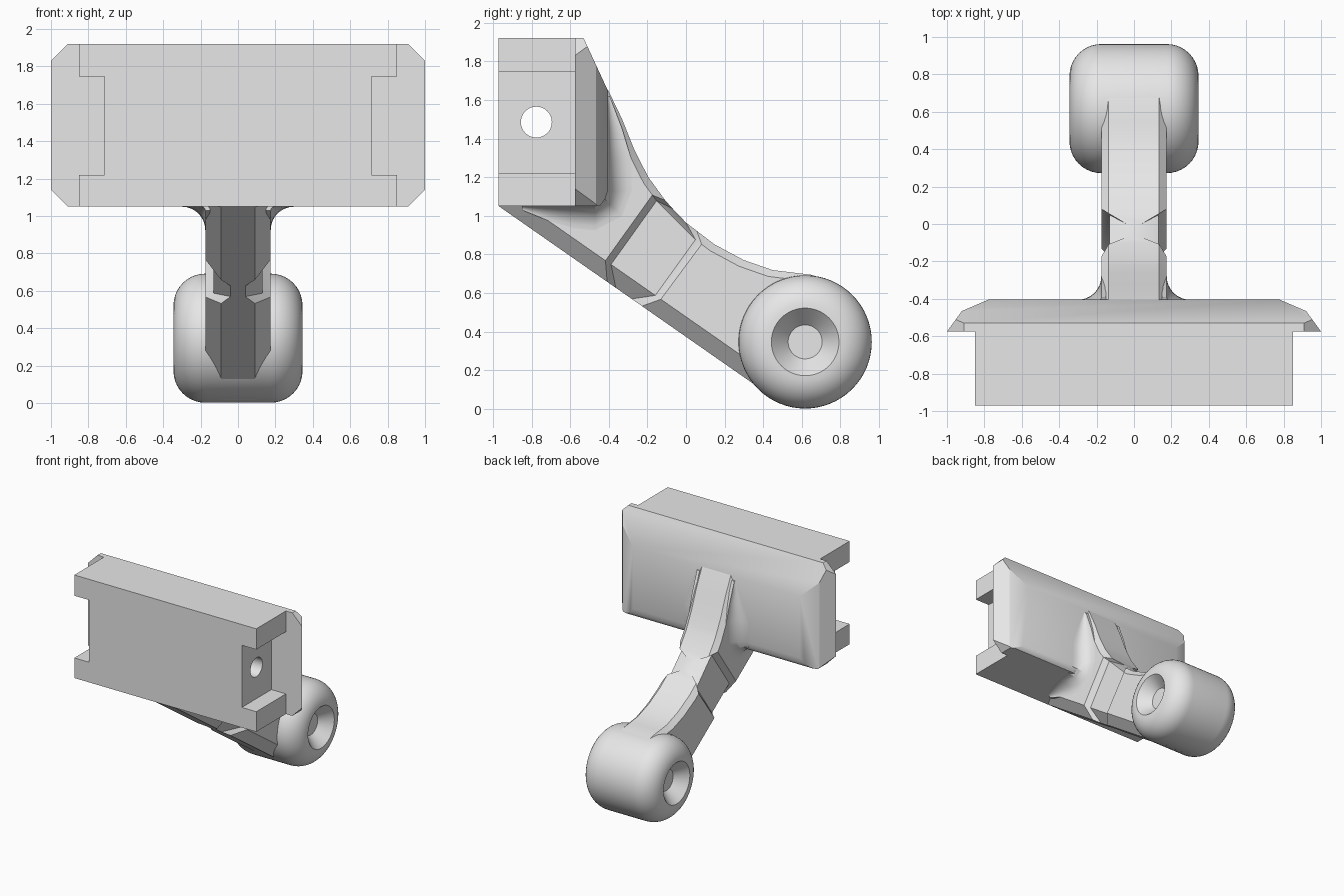
import bpy, bmesh, math
from mathutils import Vector

if "Cube" in bpy.data.objects:
    bpy.data.objects.remove(bpy.data.objects["Cube"])

grey = bpy.data.materials.new("plain_grey")
grey.diffuse_color = (0.8, 0.8, 0.8, 1)
grey.use_nodes = True
grey.node_tree.nodes["Principled BSDF"].inputs["Base Color"].default_value = grey.diffuse_color


def finish(name, bm, smooth=True):
    bmesh.ops.remove_doubles(bm, verts=bm.verts, dist=1e-5)
    bmesh.ops.recalc_face_normals(bm, faces=bm.faces)
    mesh = bpy.data.meshes.new(name)
    bm.to_mesh(mesh)
    bm.free()
    mesh.materials.append(grey)
    obj = bpy.data.objects.new(name, mesh)
    bpy.context.collection.objects.link(obj)
    if smooth:
        bpy.ops.object.select_all(action='DESELECT')
        obj.select_set(True)
        bpy.context.view_layer.objects.active = obj
        bpy.ops.object.shade_smooth_by_angle(angle=math.radians(30))
    return obj


def loft(bm, rings, caps=True):
    """Skin a list of closed rings."""
    vs = [[bm.verts.new(p) for p in r] for r in rings]
    n = len(vs[0])
    for a, b in zip(vs, vs[1:]):
        for i in range(n):
            j = (i + 1) % n
            bm.faces.new((a[i], a[j], b[j], b[i]))
    if caps:
        bm.faces.new(vs[0])
        bm.faces.new(vs[-1])


# Mounting block: notched outline extruded along y, with a cross hole
right = [(0.85, 1.05), (0.85, 1.22), (0.715, 1.22),
         (0.715, 1.745), (0.85, 1.745), (0.85, 1.92)]
outline = right + [(-x, z) for x, z in reversed(right)]
bm = bmesh.new()
loft(bm, [[(x, y, z) for x, z in outline] for y in (-0.97, -0.57)])
block = finish("mounting_block", bm, False)

bm = bmesh.new()
ring = [(0.08 * math.cos(k * math.tau / 48), 0.08 * math.sin(k * math.tau / 48))
        for k in range(48)]
loft(bm, [[(x, -0.775 + a, 1.485 + b) for a, b in ring] for x in (-1.1, 1.1)])
cutter = finish("hole_cutter", bm, False)
cutter.hide_render = True
cutter.hide_set(True)
mod = block.modifiers.new("cross_hole", 'BOOLEAN')
mod.object = cutter
mod.operation = 'DIFFERENCE'
mod.solver = 'EXACT'

# Back plate: a slab trimmed by chamfer planes
bm = bmesh.new()
loft(bm, [[(-1, y, 1.05), (1, y, 1.05), (1, y, 1.92), (-1, y, 1.92)]
          for y in (-0.575, -0.405)])
cuts = [((0, -0.53, 1.92), (0, 0.26, 0.12)),
        ((0, -0.405, 1.13), (0, 0.045, -0.015)),
        ((0, -0.42, 1.085), (0, 0.035, -0.027))]
for s in (-1, 1):
    cuts += [((s, -0.575, 0), (s * 0.11, 0.08, 0)),
             ((s * 0.78, -0.405, 0), (s * 0.06, 0.14, 0)),
             ((s, 0, 1.83), (s, 0, 1)),
             ((s, 0, 1.14), (s, 0, -1))]
for co, no in cuts:
    res = bmesh.ops.bisect_plane(bm, geom=bm.verts[:] + bm.edges[:] + bm.faces[:],
                                 plane_co=co, plane_no=Vector(no).normalized(),
                                 clear_outer=True)
    rim = [e for e in res["geom_cut"] if isinstance(e, bmesh.types.BMEdge)]
    bmesh.ops.holes_fill(bm, edges=rim, sides=0)
finish("back_plate", bm)

# Arm: chamfered sections along a sloping straight underside
CURVE = [(-0.14, 0.965), (0.116, 0.82), (0.267, 0.735), (0.402, 0.646),
         (0.546, 0.568), (0.702, 0.514), (0.844, 0.485), (1.03, 0.477),
         (1.2, 0.497), (1.353, 0.54), (1.53, 0.634), (1.62, 0.664)]


def top(s):
    for (a, ha), (b, hb) in zip(CURVE, CURVE[1:]):
        if s <= b:
            return ha + (hb - ha) * (s - a) / (b - a)
    return CURVE[-1][1]


def arm_point(x, s, h):
    return (x, -0.97 + 0.82 * s + 0.572 * h, 1.05 - 0.572 * s + 0.82 * h)


FULL, WAIST = (0.175, 0.135, 0.09), (0.132, 0.04, 0.04)
# underside position, top position, widths, chevron shift
stations = [(0, 0.116, FULL, 0), (0.15, 0.267, FULL, 0), (0.3, 0.402, FULL, 0),
            (0.45, 0.5, FULL, 0), (0.54, 0.55, FULL, 0), (0.615, 0.62, FULL, 0.07),
            (0.65, 0.655, WAIST, 0.09), (0.93, 0.935, WAIST, -0.09),
            (0.965, 0.975, FULL, -0.06), (1.03, 1.03, FULL, 0),
            (1.12, 1.12, FULL, 0), (1.2, 1.2, FULL, 0), (1.28, 1.28, FULL, 0),
            (1.353, 1.353, FULL, 0), (1.5, 1.44, FULL, 0),
            (1.7, 1.53, FULL, 0), (1.8, 1.62, FULL, 0)]
rings = []
for sb, st, (w, t, b), sh in stations:
    half = [(b, sb + sh, 0), (w, sb, 0.085), (w, st, top(st) - 0.04),
            (t, st + sh, top(st + sh))]
    rings.append([arm_point(*p) for p in half] +
                 [arm_point(-x, s, h) for x, s, h in reversed(half)])
bm = bmesh.new()
loft(bm, rings)
finish("arm", bm)

# Fillets where the arm flares into the plate and block
path = [(-0.85, 1.05, 0, -1, 0.02), (-0.7, 1.05, 0, -1, 0.08),
        (-0.58, 1.05, 0, -1, 0.115), (-0.47, 1.05, 0, -1, 0.125),
        (-0.42, 1.085, 0.7, -0.7, 0.125), (-0.405, 1.13, 1, 0, 0.125),
        (-0.405, 1.3, 1, 0, 0.12), (-0.405, 1.45, 1, 0, 0.075),
        (-0.405, 1.62, 1, 0, 0.01)]
for side, label in ((-1, "left"), (1, "right")):
    rings = []
    for y, z, ny, nz, r in path:
        sec = [(0.15, -0.02), (0.175 + r, -0.02)]
        for k in range(9):
            a = k * math.pi / 16
            sec.append((0.175 + r * (1 - math.sin(a)), r * (1 - math.cos(a))))
        sec.append((0.15, r))
        rings.append([(side * x, y + ny * o, z + nz * o) for x, o in sec])
    bm = bmesh.new()
    loft(bm, rings)
    finish("fillet_" + label, bm)

# Rounded roller with conical end recesses, turned about the x axis
half = [(0.175 + 0.17 * math.sin(k * math.pi / 20),
         0.175 + 0.17 * math.cos(k * math.pi / 20)) for k in range(11)]
half += [(0.25, 0.088)]
profile = [(-x, r) for x, r in reversed(half)] + half
bm = bmesh.new()
N = 64
loft(bm, [[(x, 0.617 + r * math.cos(k * math.tau / N),
            0.347 + r * math.sin(k * math.tau / N)) for k in range(N)]
          for x, r in profile])
finish("roller", bm)
